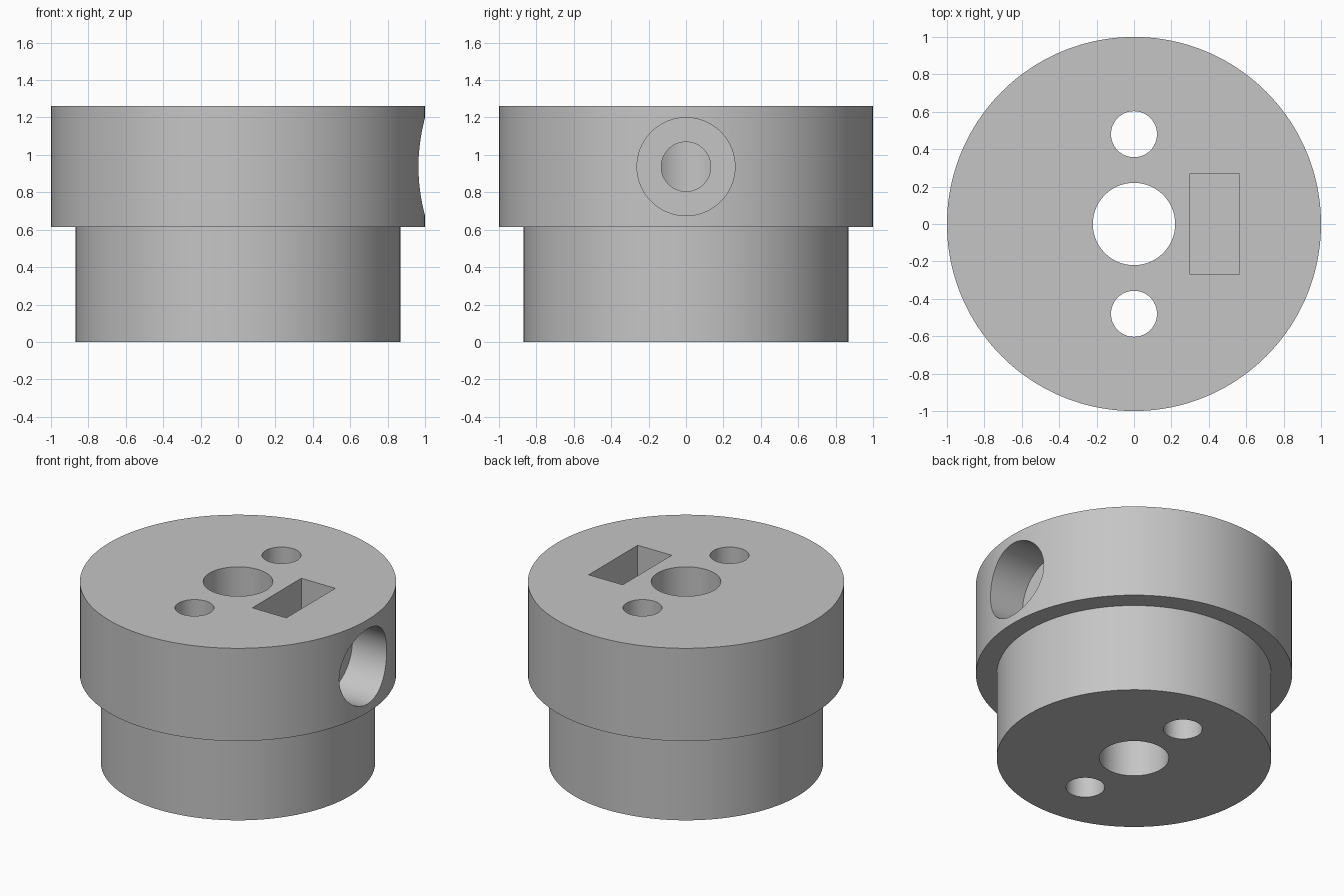
import bpy
import bmesh
import math
from mathutils import Matrix, Vector

if "Cube" in bpy.data.objects:
    bpy.data.objects.remove(bpy.data.objects["Cube"], do_unlink=True)

TOP, STEP = 1.262, 0.615
AXIS_Z = 0.937          # height of the cross screw hole

grey = bpy.data.materials.new("plain grey")
grey.use_nodes = True
grey.diffuse_color = (0.56, 0.56, 0.56, 1)
grey.node_tree.nodes["Principled BSDF"].inputs["Base Color"].default_value = grey.diffuse_color


def add_object(name, bm):
    mesh = bpy.data.meshes.new(name)
    bm.to_mesh(mesh)
    bm.free()
    mesh.materials.append(grey)
    obj = bpy.data.objects.new(name, mesh)
    bpy.context.collection.objects.link(obj)
    return obj


def cylinder(name, radius, start, end, segments=96):
    """Cylinder running between two points."""
    a, b = Vector(start), Vector(end)
    turn = (b - a).to_track_quat('Z', 'Y').to_matrix().to_4x4()
    bm = bmesh.new()
    bmesh.ops.create_cone(bm, cap_ends=True, segments=segments, radius1=radius,
                          radius2=radius, depth=(b - a).length,
                          matrix=Matrix.Translation((a + b) / 2) @ turn)
    return add_object(name, bm)


def box(name, low, high):
    a, b = Vector(low), Vector(high)
    bm = bmesh.new()
    bmesh.ops.create_cube(bm, size=1, matrix=Matrix.Translation((a + b) / 2)
                          @ Matrix.Diagonal((*(b - a), 1)))
    return add_object(name, bm)


# Stepped hub body, revolved as two stacked drums
bm = bmesh.new()
rings = []
for radius, z in ((0.868, 0), (0.868, STEP), (1, STEP), (1, TOP)):
    rings.append([bm.verts.new((radius * math.cos(t), radius * math.sin(t), z))
                  for t in (2 * math.pi * i / 160 for i in range(160))])
for low, high in zip(rings, rings[1:]):
    for i in range(160):
        j = (i + 1) % 160
        bm.faces.new((low[i], low[j], high[j], high[i]))
bm.faces.new(rings[0][::-1])
bm.faces.new(rings[-1])
hub = add_object("stepped_hub", bm)

# Centre bore, two mounting holes, nut pocket and stepped screw hole
cutters = [cylinder("centre_bore_cutter", 0.22, (0, 0, -0.2), (0, 0, 1.5))]
for side, y in (("front", -0.48), ("back", 0.48)):
    cutters.append(cylinder(side + "_hole_cutter", 0.123, (0, y, -0.2), (0, y, 1.5)))
cutters += [
    box("nut_pocket_cutter", (0.30, -0.27, 0.665), (0.562, 0.27, 1.5)),
    cylinder("screw_hole_cutter", 0.132, (0.05, 0, AXIS_Z), (0.85, 0, AXIS_Z)),
    cylinder("screw_head_cutter", 0.262, (0.70, 0, AXIS_Z), (1.2, 0, AXIS_Z)),
]

bpy.context.view_layer.objects.active = hub
hub.select_set(True)
for cutter in cutters:
    cut = hub.modifiers.new(cutter.name, 'BOOLEAN')
    cut.operation = 'DIFFERENCE'
    cut.solver = 'EXACT'
    cut.object = cutter
    bpy.ops.object.modifier_apply(modifier=cut.name)
    bpy.data.objects.remove(cutter, do_unlink=True)

bpy.ops.object.shade_smooth_by_angle(angle=math.radians(30))
